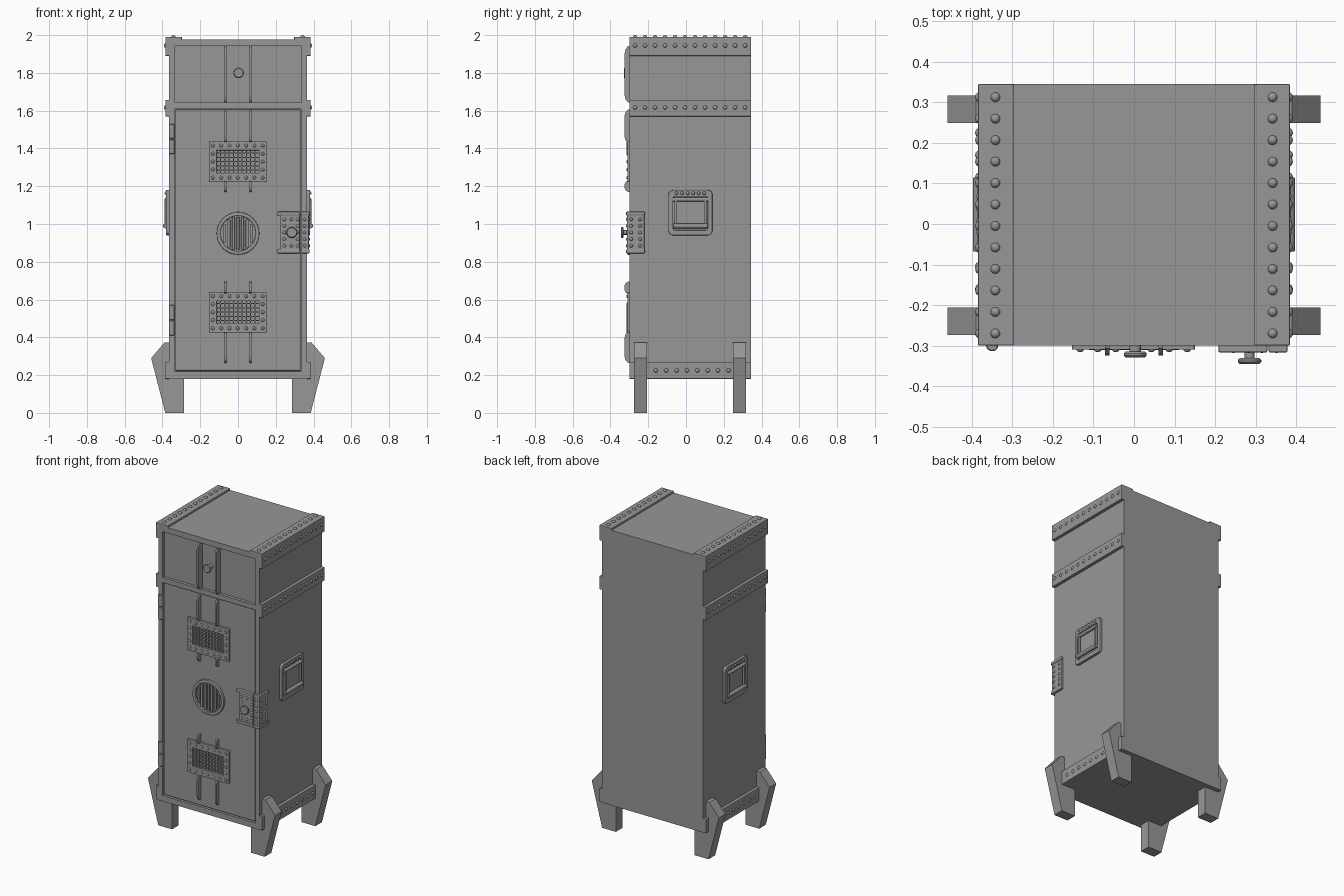
import bpy, bmesh, math
from mathutils import Matrix, Vector

if "Cube" in bpy.data.objects:
    bpy.data.objects.remove(bpy.data.objects["Cube"])

# Dark grey painted steel used on every part
steel = bpy.data.materials.new("dark_steel")
steel.diffuse_color = (0.31, 0.31, 0.31, 1)
steel.use_nodes = True
steel.node_tree.nodes["Principled BSDF"].inputs["Base Color"].default_value = steel.diffuse_color


def finish(name, bm, mirror=False):
    bmesh.ops.recalc_face_normals(bm, faces=bm.faces)
    me = bpy.data.meshes.new(name)
    bm.to_mesh(me)
    bm.free()
    me.materials.clear()
    me.materials.append(steel)
    ob = bpy.data.objects.new(name, me)
    bpy.context.collection.objects.link(ob)
    if mirror:
        ob.modifiers.new("Mirror", 'MIRROR')
    return ob


def add_box(bm, lo, hi):
    lo, hi = Vector(lo), Vector(hi)
    m = Matrix.Translation((lo + hi) / 2) @ Matrix.Diagonal((*(hi - lo), 1))
    bmesh.ops.create_cube(bm, size=1, matrix=m)


def boxes(name, pairs, bev=0.0, mirror=False):
    bm = bmesh.new()
    for lo, hi in pairs:
        add_box(bm, lo, hi)
    if bev:
        bmesh.ops.bevel(bm, geom=bm.edges[:], offset=bev, segments=2, profile=0.5, affect='EDGES')
    return finish(name, bm, mirror)


round_parts = []


def cylinders(name, items, mirror=False, segs=20):
    """items: (start, end, radius)"""
    bm = bmesh.new()
    for a, b, r in items:
        a, b = Vector(a), Vector(b)
        m = Matrix.Translation((a + b) / 2) @ (b - a).to_track_quat('Z', 'Y').to_matrix().to_4x4()
        g = bmesh.ops.create_cone(bm, cap_ends=True, segments=segs, radius1=r, radius2=r,
                                  depth=(b - a).length, matrix=m)
        rim = [e for e in {e for v in g['verts'] for e in v.link_edges}
               if any(len(f.verts) > 4 for f in e.link_faces)]
        bmesh.ops.bevel(bm, geom=rim, offset=r * 0.15, segments=1, profile=0.5, affect='EDGES')
    round_parts.append(finish(name, bm, mirror))


def bolts(name, spots, axis, r=0.012, h=0.01, mirror=False):
    bm = bmesh.new()
    rot = Vector(axis).to_track_quat('Z', 'Y').to_matrix().to_4x4()
    for p in spots:
        m = Matrix.Translation(p) @ rot @ Matrix.Diagonal((r, r, h, 1))
        bmesh.ops.create_uvsphere(bm, u_segments=12, v_segments=8, radius=1, matrix=m)
    round_parts.append(finish(name, bm, mirror))


def rect(a0, a1, b0, b1, r=0.0):
    if not r:
        return [(a0, b0), (a1, b0), (a1, b1), (a0, b1)]
    pts = []
    for i, (a, b) in enumerate([(a1 - r, b1 - r), (a0 + r, b1 - r), (a0 + r, b0 + r), (a1 - r, b0 + r)]):
        for k in range(5):
            t = math.pi / 2 * (i + k / 4)
            pts.append((a + r * math.cos(t), b + r * math.sin(t)))
    return pts


def circle(ca, cb, r, n=40):
    return [(ca + r * math.cos(2 * math.pi * i / n), cb + r * math.sin(2 * math.pi * i / n)) for i in range(n)]


def front(y):
    return Matrix.Translation((0, y, 0)) @ Matrix.Rotation(math.pi / 2, 4, 'X')


def side(x):
    return Matrix(((0, 0, 1, x), (1, 0, 0, 0), (0, 1, 0, 0), (0, 0, 0, 1)))


def plate(name, loops, half, matrix, bev=0.0, mirror=False):
    """Flat outline with holes, extruded by +-half about the given plane."""
    cu = bpy.data.curves.new(name, 'CURVE')
    cu.dimensions, cu.fill_mode = '2D', 'BOTH'
    cu.extrude, cu.bevel_depth, cu.bevel_resolution, cu.offset = half - bev, bev, 1, -bev
    for pts in loops:
        sp = cu.splines.new('POLY')
        sp.points.add(len(pts) - 1)
        for p, (a, b) in zip(sp.points, pts):
            p.co = (a, b, 0, 1)
        sp.use_cyclic_u = True
    tmp = bpy.data.objects.new(name + "_outline", cu)
    bpy.context.collection.objects.link(tmp)
    me = bpy.data.meshes.new_from_object(tmp.evaluated_get(bpy.context.evaluated_depsgraph_get()))
    bm = bmesh.new()
    bm.from_mesh(me)
    bpy.data.objects.remove(tmp)
    bpy.data.meshes.remove(me)
    bmesh.ops.remove_doubles(bm, verts=bm.verts, dist=1e-5)
    bmesh.ops.transform(bm, matrix=matrix, verts=bm.verts)
    for f in bm.faces:
        f.smooth, f.material_index = False, 0
    return finish(name, bm, mirror)


def spread(a, b, n):
    return [a + (b - a) * i / (n - 1) for i in range(n)]


# Cabinet shell with front frame, door and upper panel openings
boxes("cabinet_body", [((-0.365, -0.28, 0.18), (0.365, 0.345, 1.978))])
plate("front_frame", [rect(-0.365, 0.365, 0.18, 1.978), rect(-0.336, 0.336, 0.218, 1.61),
                      rect(-0.336, 0.336, 1.642, 1.942)], 0.01, front(-0.29))
boxes("door", [((-0.332, -0.297, 0.223), (0.332, -0.27, 1.605))], 0.007)

# Metal straps on the sides and top
boxes("side_straps", [((0.36, -0.30, z0), (0.385, 0.345, z1))
                      for z0, z1 in ((1.89, 1.99), (1.57, 1.657), (0.18, 0.27))], 0.003, True)
boxes("top_straps", [((0.297, -0.30, 1.965), (0.383, 0.345, 1.99))], 0.003, True)
ys = spread(-0.27, 0.313, 12)
bolts("top_strap_bolts", [(0.342, y, 1.989) for y in ys], (0, 0, 1), h=0.011, mirror=True)
bolts("side_strap_bolts", [(0.382, y, z) for z in (1.945, 1.617) for y in ys]
      + [(0.382, y, 0.225) for y in spread(-0.16, 0.225, 8)], (1, 0, 0), mirror=True)

# Legs
leg = [(0.285, 0), (0.385, 0), (0.46, 0.29), (0.39, 0.372), (0.35, 0.372), (0.35, 0.2), (0.285, 0.2)]
for n, y in (("front", -0.24), ("back", 0.283)):
    plate(n + "_legs", [leg], 0.034, front(y), mirror=True)

# Vertical ribs on door and upper panel
bm = bmesh.new()
for z0, z1, yb, c in ((1.642, 1.942, -0.278, 0.04), (1.43, 1.605, -0.295, 0.03), (1.17, 1.23, -0.295, 0.02),
                      (0.63, 0.695, -0.295, 0.02), (0.265, 0.43, -0.295, 0.03)):
    prof = [(yb, z0), (-0.306, z0), (-0.32, z0 + c * 0.4), (-0.325, z0 + c),
            (-0.325, z1 - c), (-0.32, z1 - c * 0.4), (-0.306, z1), (yb, z1)]
    f = bm.faces.new([bm.verts.new((0.06, y, z)) for y, z in prof])
    ext = bmesh.ops.extrude_face_region(bm, geom=[f])
    bmesh.ops.translate(bm, vec=(0.011, 0, 0), verts=[v for v in ext['geom'] if isinstance(v, bmesh.types.BMVert)])
finish("ribs", bm, True)

# Upper panel knob
cylinders("panel_knob", [((0.003, -0.275, 1.8), (0.003, -0.318, 1.8), 0.014),
                         ((0.003, -0.315, 1.8), (0.003, -0.329, 1.8), 0.028)])

# Two riveted grilles
for n, zc in (("upper", 1.33), ("lower", 0.533)):
    plate(n + "_grille_plate", [rect(-0.153, 0.151, zc - 0.108, zc + 0.108, 0.008),
                                rect(-0.112, 0.11, zc - 0.06, zc + 0.06)], 0.008, front(-0.302), 0.002)
    boxes(n + "_grille_bars",
          [((x - 0.0025, -0.305, zc - 0.062), (x + 0.0025, -0.296, zc + 0.062)) for x in spread(-0.092, 0.09, 9)]
          + [((-0.114, -0.307, z - 0.0025), (0.112, -0.298, z + 0.0025)) for z in spread(zc - 0.045, zc + 0.045, 5)])
    spots = [(x, -0.31, zc + s * 0.085) for x in spread(-0.133, 0.131, 7) for s in (-1, 1)]
    spots += [(x, -0.31, zc + d) for x in (-0.133, 0.131) for d in (-0.042, 0, 0.042)]
    bolts(n + "_grille_bolts", spots, (0, -1, 0), r=0.009, h=0.006)

# Round vent with vertical slats
round_parts.append(plate("vent_ring", [circle(0, 0.95, 0.113), circle(0, 0.95, 0.093)], 0.009, front(-0.302), 0.004))
slats = []
for x in spread(-0.072, 0.072, 7):
    h = math.sqrt(0.088 ** 2 - x * x)
    slats.append(((x - 0.007, -0.308, 0.95 - h), (x + 0.007, -0.292, 0.95 + h)))
boxes("vent_slats", slats, 0.002)

# Hinges on the left edge of the door
cylinders("hinges", [((-0.35, -0.299, z + a), (-0.35, -0.299, z + b), 0.015)
                     for z in (1.45, 0.49) for a, b in ((-0.08, -0.002), (0.002, 0.08))])

# Lock: door plate and corner catch with flanges, bolts and knob
boxes("lock_plates", [((0.225, -0.313, 0.85), (0.328, -0.285, 1.06)),
                      ((0.333, -0.313, 0.85), (0.375, -0.22, 1.06))], 0.004)
boxes("lock_flanges", [((0.208, -0.317, z), (0.329, -0.285, z + 0.02)) for z in (0.845, 1.045)]
      + [((0.332, -0.317, z), (0.379, -0.218, z + 0.02)) for z in (0.845, 1.045)], 0.004)
rows = spread(0.885, 1.025, 5)
bolts("lock_front_bolts", [(x, -0.312, z) for x in (0.245, 0.283, 0.316, 0.352) for z in rows
                           if not (x == 0.283 and 0.9 < z < 1.0)], (0, -1, 0), r=0.009, h=0.006)
bolts("lock_side_bolts", [(0.375, y, z) for y in (-0.29, -0.243) for z in rows], (1, 0, 0), r=0.009, h=0.007)
cylinders("lock_knob", [((0.285, -0.30, 0.955), (0.285, -0.336, 0.955), 0.012),
                        ((0.285, -0.331, 0.955), (0.285, -0.345, 0.955), 0.029)])

# Carrying handles on both sides
plate("handle_frames", [rect(-0.093, 0.14, 0.94, 1.18, 0.025), rect(-0.068, 0.115, 0.968, 1.145, 0.01)],
      0.012, side(0.37), 0.004, True)
cylinders("handle_pivots", [((0.377, -0.07, 1.13), (0.377, 0.117, 1.13), 0.011)], True)
cylinders("handle_grips", [((0.384, -0.068, 0.99), (0.384, 0.115, 0.99), 0.013)], True)
boxes("handle_arms", [((0.372, y - 0.007, 0.985), (0.388, y + 0.007, 1.135)) for y in (-0.055, 0.102)], 0.003, True)
bolts("handle_bolts", [(0.382, y, 1.163) for y in spread(-0.05, 0.097, 6)], (1, 0, 0), r=0.009, h=0.007, mirror=True)

# Smooth only the round parts while keeping edges sharp
bpy.ops.object.select_all(action='DESELECT')
for ob in round_parts:
    ob.select_set(True)
bpy.context.view_layer.objects.active = round_parts[0]
bpy.ops.object.shade_smooth_by_angle(angle=math.radians(40))
